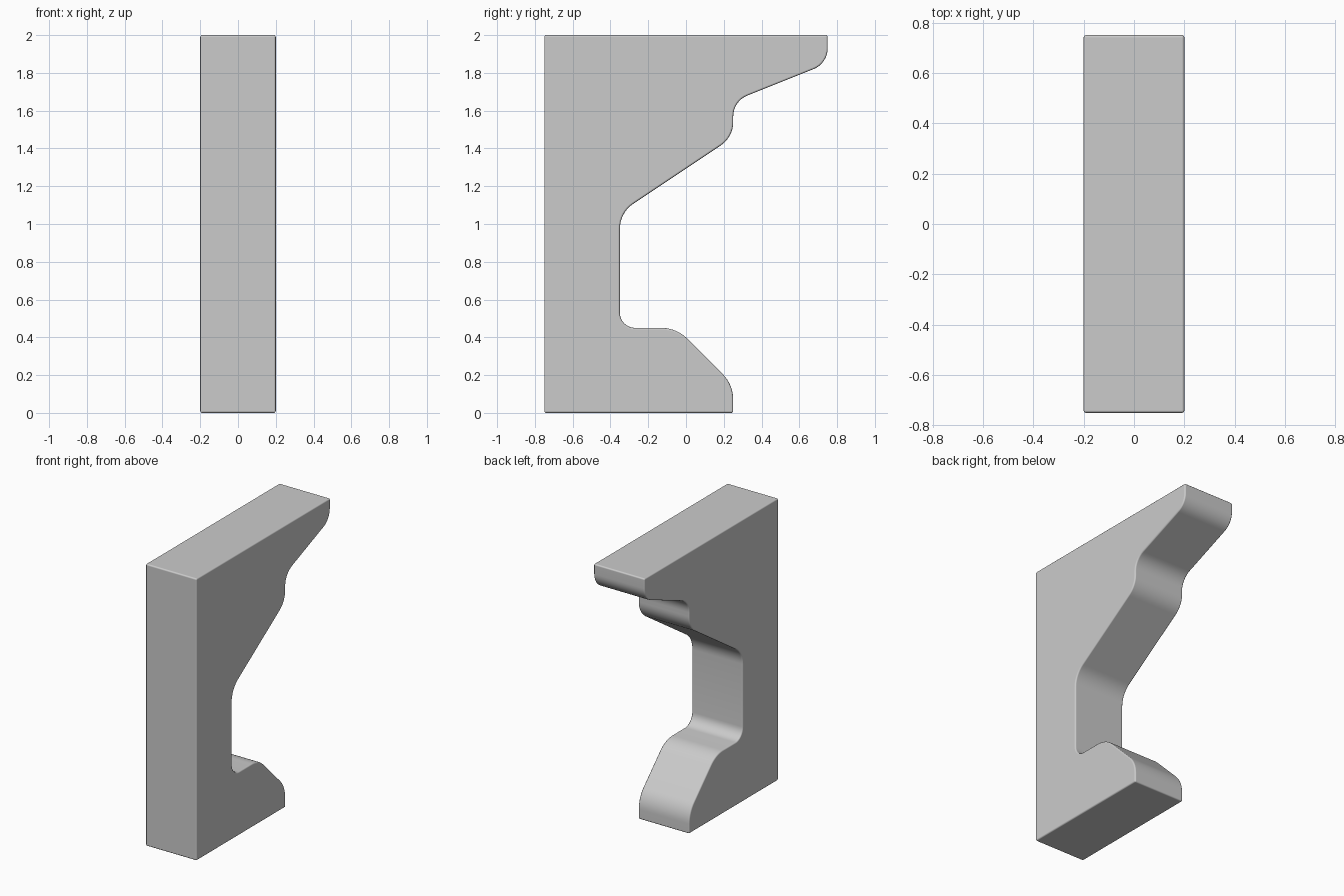
import bpy, bmesh, math
from mathutils import Vector

if "Cube" in bpy.data.objects:
    bpy.data.objects.remove(bpy.data.objects["Cube"])

HALF_WIDTH = 0.2
# side profile corners: y, z, distance from corner where rounding starts
CORNERS = [
    (-0.75, 0.0, 0), (0.25, 0.0, 0), (0.25, 0.15, 0.08), (-0.05, 0.45, 0.08),
    (-0.35, 0.45, 0.08), (-0.35, 1.06, 0.085), (0.25, 1.46, 0.08),
    (0.25, 1.65, 0.08), (0.75, 1.85, 0.08), (0.75, 2.0, 0), (-0.75, 2.0, 0),
]


def rounded_profile(corners, steps=8):
    """Replace each rounded corner with a tangent circular arc."""
    pts = []
    for i, (y, z, t) in enumerate(corners):
        p = Vector((y, z))
        if not t:
            pts.append(p)
            continue
        a = (Vector(corners[i - 1][:2]) - p).normalized()
        b = (Vector(corners[(i + 1) % len(corners)][:2]) - p).normalized()
        half = a.angle(b) / 2
        centre = p + (a + b).normalized() * (t / math.cos(half))
        start, end = p + a * t - centre, p + b * t - centre
        sweep = math.pi - 2 * half
        for k in range(steps + 1):
            f = k / steps
            pts.append(centre + (start * math.sin((1 - f) * sweep)
                                 + end * math.sin(f * sweep)) / math.sin(sweep))
    return pts


# bracket body: extruded side profile
bm = bmesh.new()
face = bm.faces.new([bm.verts.new((-HALF_WIDTH, p.x, p.y))
                     for p in rounded_profile(CORNERS)])
ext = bmesh.ops.extrude_face_region(bm, geom=[face], use_keep_orig=True)
bmesh.ops.translate(bm, vec=(2 * HALF_WIDTH, 0, 0),
                    verts=[v for v in ext["geom"] if isinstance(v, bmesh.types.BMVert)])
bmesh.ops.recalc_face_normals(bm, faces=bm.faces)
mesh = bpy.data.meshes.new("bracket")
bm.to_mesh(mesh)
bm.free()
bracket = bpy.data.objects.new("bracket", mesh)
bpy.context.collection.objects.link(bracket)

# softened edges
bevel = bracket.modifiers.new("soft_edges", "BEVEL")
bevel.width = 0.01
bevel.segments = 3
bevel.limit_method = "ANGLE"
bevel.angle_limit = math.radians(40)
bevel.harden_normals = True

bpy.context.view_layer.objects.active = bracket
bracket.select_set(True)
bpy.ops.object.shade_smooth_by_angle(angle=math.radians(35))
